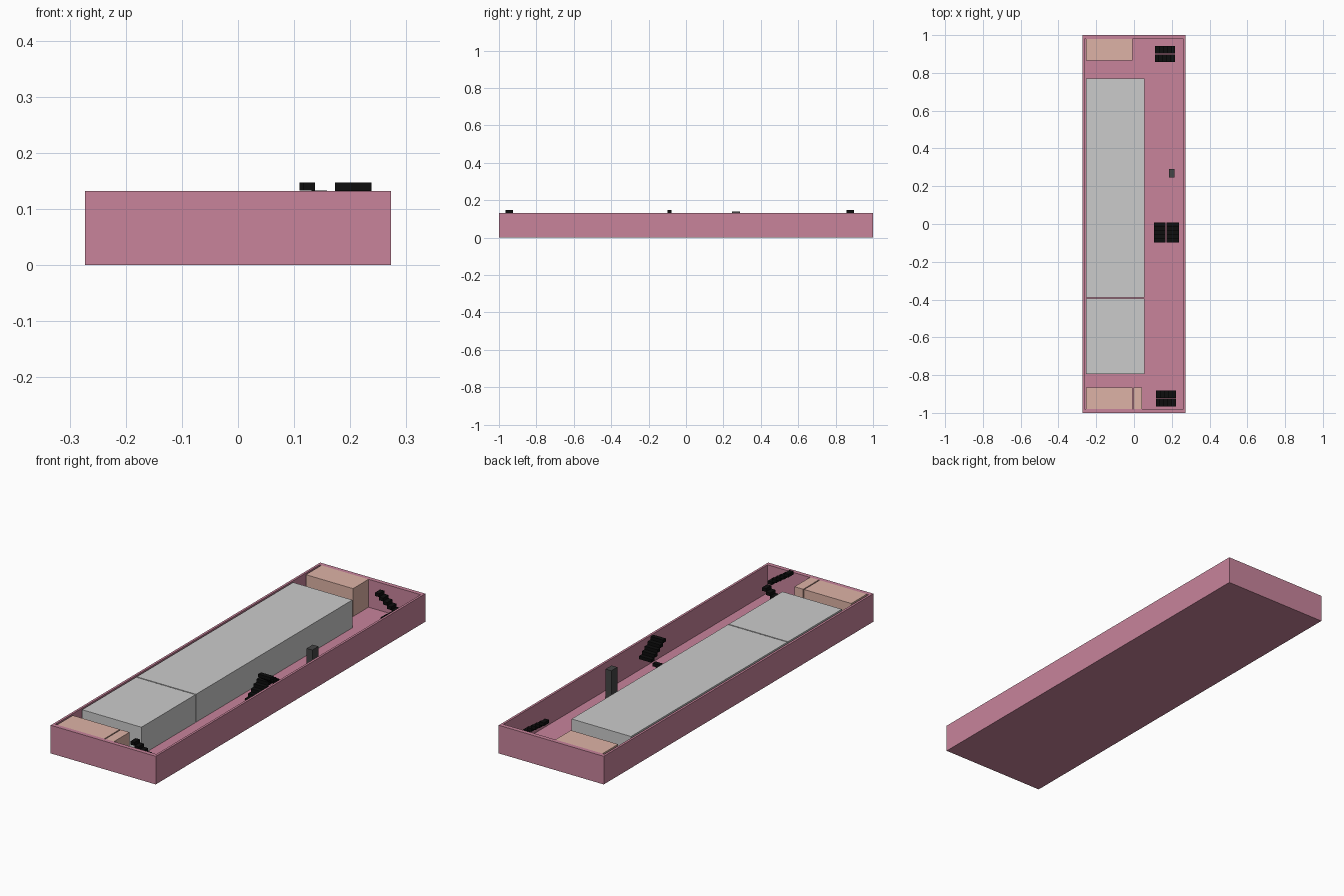
import bpy, bmesh
from mathutils import Vector

if "Cube" in bpy.data.objects:
    bpy.data.objects.remove(bpy.data.objects["Cube"])

H = 0.132          # wall height
LIFT = 0.001       # floor thickness


def material(name, rgb):
    m = bpy.data.materials.new(name)
    m.diffuse_color = (*rgb, 1)
    m.use_nodes = True
    m.node_tree.nodes["Principled BSDF"].inputs["Base Color"].default_value = m.diffuse_color
    return m


PINK = material("pink", (0.58, 0.23, 0.33))
BEIGE = material("beige", (0.73, 0.45, 0.38))
BLACK = material("black", (0.004, 0.004, 0.004))
DARK = material("dark_grey", (0.06, 0.06, 0.06))


def add_box(bm, lo, hi):
    lo, hi = Vector(lo), Vector(hi)
    verts = bmesh.ops.create_cube(bm, size=1)["verts"]
    for v in verts:
        v.co = (lo + hi) / 2 + v.co * (hi - lo)


def finish(name, bm, mat=None):
    mesh = bpy.data.meshes.new(name)
    bm.to_mesh(mesh)
    bm.free()
    ob = bpy.data.objects.new(name, mesh)
    bpy.context.collection.objects.link(ob)
    if mat:
        mesh.materials.append(mat)
    return ob


def box(name, x0, x1, y0, y1, z1, mat=None):
    bm = bmesh.new()
    add_box(bm, (x0, y0, LIFT), (x1, y1, z1))
    return finish(name, bm, mat)


# Outer walls and floor: a box with its top inset and sunk
bm = bmesh.new()
add_box(bm, (-0.273, -1, 0), (0.273, 1, H))
bm.normal_update()
top = max(bm.faces, key=lambda f: f.calc_center_median().z)
bmesh.ops.inset_region(bm, faces=[top], thickness=0.015)
for v in top.verts:
    v.co.y *= 0.98 / abs(v.co.y)
new = bmesh.ops.extrude_face_region(bm, geom=[top])["geom"]
for v in new:
    if isinstance(v, bmesh.types.BMVert):
        v.co.z = LIFT
if top.is_valid:
    bmesh.ops.delete(bm, geom=[top], context="FACES_ONLY")
bmesh.ops.recalc_face_normals(bm, faces=bm.faces[:])
finish("walls_and_floor", bm, PINK)

# Large grey room blocks
box("main_block_back", -0.253, 0.055, -0.39, 0.77, H)
box("main_block_front", -0.253, 0.055, -0.795, -0.395, H)

# Beige end rooms
box("back_room", -0.253, -0.008, 0.865, 0.98, H, BEIGE)
box("front_room", -0.253, -0.008, -0.98, -0.865, H, BEIGE)
box("front_small_room", -0.003, 0.042, -0.98, -0.865, H, BEIGE)

# Dark upright cabinet
box("cabinet", 0.185, 0.215, 0.245, 0.29, 0.14, DARK)


def staircase(name, run, lower, upper, along_x, steps=5, rise=0.0147):
    """Two floating flights side by side: lower climbs forward, upper climbs back."""
    bm = bmesh.new()
    start, end = run
    d = (end - start) / steps
    for i in range(2 * steps):
        k = i if i < steps else 2 * steps - 1 - i
        across = lower if i < steps else upper
        a, b = start + k * d, start + (k + 1) * d
        z0, z1 = max(i * rise, LIFT), (i + 1) * rise
        if along_x:
            add_box(bm, (a, across[0], z0), (b, across[1], z1))
        else:
            add_box(bm, (across[0], a, z0), (across[1], b, z1))
    finish(name, bm, BLACK)


# Three double-back stairs
staircase("back_stairs", (0.11, 0.217), (0.902, 0.943), (0.858, 0.898), True)
staircase("front_stairs", (0.116, 0.223), (-0.921, -0.881), (-0.965, -0.925), True)
staircase("middle_stairs", (-0.098, 0.009), (0.105, 0.168), (0.173, 0.238), False)
